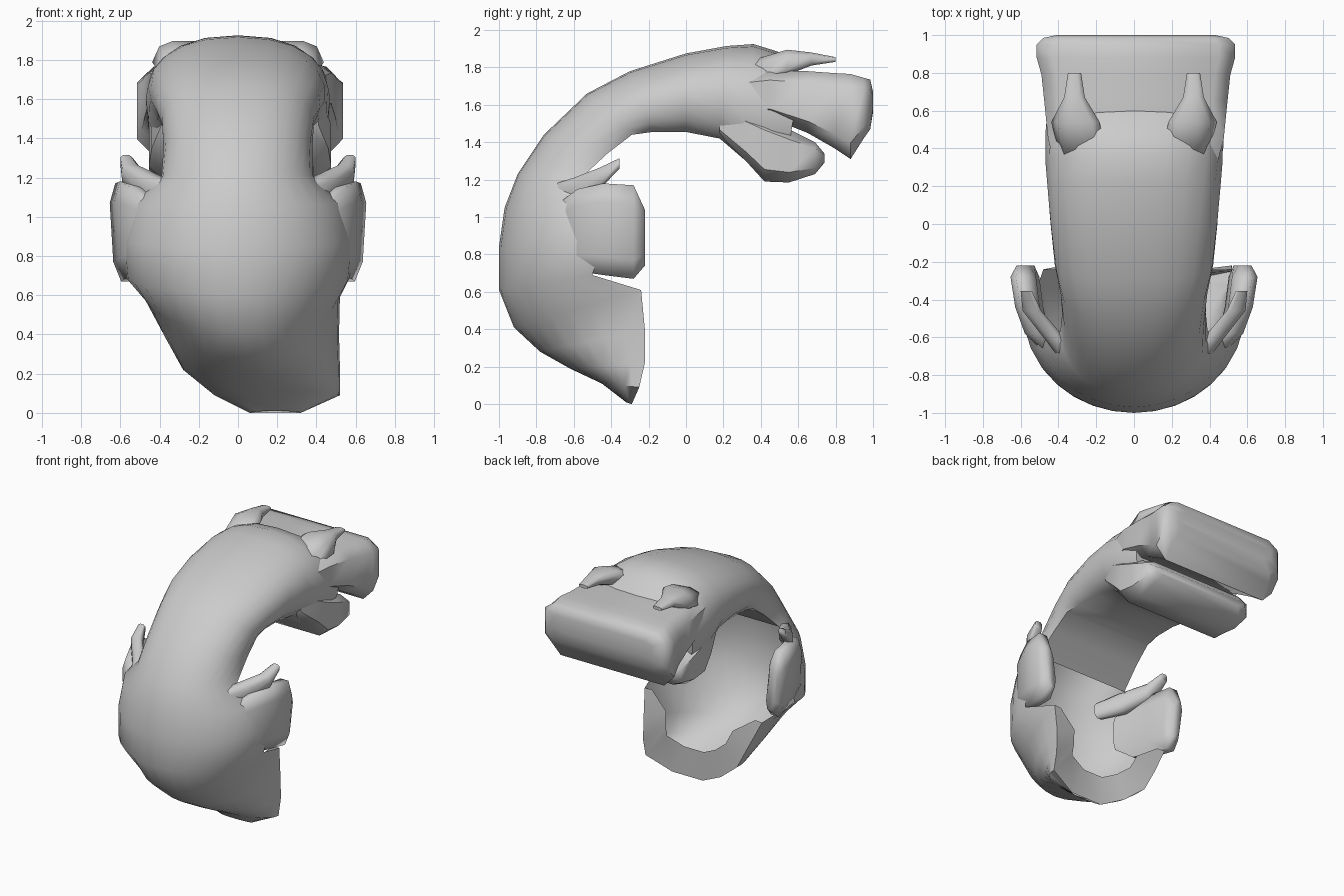
import bpy, bmesh, math
from mathutils import Vector

if "Cube" in bpy.data.objects:
    bpy.data.objects.remove(bpy.data.objects["Cube"])


def finish(name, bm, angle=50):
    bmesh.ops.recalc_face_normals(bm, faces=bm.faces)
    me = bpy.data.meshes.new(name)
    bm.to_mesh(me)
    bm.free()
    ob = bpy.data.objects.new(name, me)
    bpy.context.collection.objects.link(ob)
    bpy.ops.object.select_all(action='DESELECT')
    ob.select_set(True)
    bpy.context.view_layer.objects.active = ob
    bpy.ops.object.shade_smooth_by_angle(angle=math.radians(angle))
    return ob


def loft(name, rings, angle=75):
    """Closed rings joined along their length, capped at both ends."""
    bm = bmesh.new()
    vs = [[bm.verts.new(p) for p in r] for r in rings]
    n = len(vs[0])
    for a, b in zip(vs, vs[1:]):
        for i in range(n):
            j = (i + 1) % n
            bm.faces.new((a[i], a[j], b[j], b[i]))
    bm.faces.new(vs[0])
    bm.faces.new(vs[-1])
    return finish(name, bm, angle)


def spow(v, k):
    return math.copysign(abs(v) ** k, v)


SEG = 16


def section(P, Q, w, xc=0, A=90, f=0.0, k=1.0):
    """U-shaped section from edge Q round the outer point P; A > 90 curls it under."""
    P, Q = Vector(P), Vector(Q)
    C = Q + (P - Q) * f
    A = math.radians(A)
    pts = []
    for i in range(SEG + 1):
        a = -A + 2 * A * i / SEG
        c = math.cos(a)
        if c >= 0:
            p = C + (P - C) * spow(c, k)
        else:
            p = C + (Q - C) * (c / math.cos(A))
        pts.append((xc + w * spow(math.sin(a), k), p.x, p.y))
    return pts


# Main curved shell: open bowl first, then the closed arm
bowl = [
    dict(P=(-.32, .01), Q=(-.29, 0), w=.13, xc=.19),
    dict(P=(-.45, .11), Q=(-.25, .09), w=.32, xc=.20),
    dict(P=(-.62, .19), Q=(-.22, .22), w=.40, xc=.12),
    dict(P=(-.78, .28), Q=(-.22, .40), w=.445, xc=.07),
    dict(P=(-.92, .41), Q=(-.24, .61), w=.50, xc=.02),
    dict(P=(-1.0, .61), Q=(-.50, .69), w=.57),
    dict(P=(-1.0, .84), Q=(-.45, .88), w=.59),
    dict(P=(-.97, 1.05), Q=(-.48, 1.08), w=.54),
]
arm = [
    dict(P=(-.90, 1.23), Q=(-.57, 1.20), w=.39, k=.95),
    dict(P=(-.76, 1.44), Q=(-.42, 1.34), w=.38, A=100, f=.1, k=.9),
    dict(P=(-.53, 1.66), Q=(-.29, 1.44), w=.39, A=112, f=.22, k=.9),
    dict(P=(-.30, 1.78), Q=(-.18, 1.455), w=.42, A=125, f=.35, k=.9),
    dict(P=(0, 1.875), Q=(0, 1.455), w=.445, A=130, f=.4, k=.9),
    dict(P=(.22, 1.915), Q=(.18, 1.42), w=.46, A=135, f=.42, k=.87),
    dict(P=(.36, 1.925), Q=(.32, 1.30), w=.47, A=140, f=.45, k=.85),
    dict(P=(.49, 1.885), Q=(.46, 1.24), w=.47, A=140, f=.5, k=.8),
    dict(P=(.61, 1.77), Q=(.54, 1.30), w=.46, A=140, f=.5, k=.7),
]
bm = bmesh.new()
vs = [[bm.verts.new(p) for p in section(**s)] for s in bowl + arm]
for n, (a, b) in enumerate(zip(vs, vs[1:])):
    for i in range(SEG):
        bm.faces.new((a[i], a[i + 1], b[i + 1], b[i]))
    if n >= len(bowl):
        bm.faces.new((a[SEG], a[0], b[0], b[SEG]))
bm.faces.new(vs[-1])
# Thick lip turned inwards round the bottom of the bowl
rim = [r[0] for r in vs[4::-1]] + [r[SEG] for r in vs[:5]]
hub = Vector((.03, -.28, .62))
inner = [bm.verts.new(v.co.lerp(hub, .36)) for v in rim]
inner[0].co = rim[0].co.lerp(hub, .12)
inner[-1].co = rim[-1].co.lerp(hub, .12)
for i in range(len(rim) - 1):
    bm.faces.new((rim[i], rim[i + 1], inner[i + 1], inner[i]))
finish("curved_shell", bm)


def chamfer_ring(y, x0, x1, z0, z1, lean=0, u=.5, v=.6):
    """Eight-sided ring across y; lean moves the top outwards."""
    cx, cz, hx, hz = (x0 + x1) / 2, (z0 + z1) / 2, (x1 - x0) / 2, (z1 - z0) / 2
    h = [(1, v), (u, 1), (-u, 1), (-1, v), (-1, -v), (-u, -1), (u, -1), (1, -v)]
    return [(cx + a * hx + lean * b, y, cz + b * hz) for a, b in h]


def end_block(name, rows):
    rings = [chamfer_ring(y, .01 - w, .01 + w, z0, z1, 0, .84, .62)
             for y, w, z0, z1 in rows]
    loft(name, rings, 50)


# Two wide rounded blocks growing out of the end of the arm
end_block("upper_end_block", [
    (.28, .42, 1.52, 1.76), (.45, .465, 1.53, 1.78), (.65, .485, 1.45, 1.78),
    (.79, .50, 1.37, 1.77), (.88, .525, 1.31, 1.765), (.95, .525, 1.42, 1.745),
    (.985, .49, 1.47, 1.735), (1.0, .42, 1.56, 1.67)])
end_block("lower_end_block", [
    (.18, .40, 1.44, 1.58), (.32, .45, 1.30, 1.56), (.42, .465, 1.19, 1.53),
    (.55, .465, 1.185, 1.47), (.69, .455, 1.23, 1.40), (.74, .40, 1.29, 1.34)])


def paired(name, rings):
    for side, label in ((-1, "left"), (1, "right")):
        loft(f"{name}_{label}", [[(side * x, y, z) for x, y, z in r] for r in rings])


# Side pads of the bowl
paired("side_pad", [
    chamfer_ring(-.70, .40, .46, .80, 1.06),
    chamfer_ring(-.58, .45, .575, .71, 1.15, .005),
    chamfer_ring(-.44, .49, .62, .69, 1.18, .015),
    chamfer_ring(-.28, .51, .645, .67, 1.17, .015),
    chamfer_ring(-.22, .54, .61, .74, 1.04, .02),
])
# Small spikes above the pads
paired("side_spike", [
    chamfer_ring(-.76, .28, .36, 1.04, 1.16),
    chamfer_ring(-.60, .37, .48, 1.06, 1.21),
    chamfer_ring(-.46, .49, .59, 1.15, 1.265),
    chamfer_ring(-.355, .54, .60, 1.26, 1.315),
])
# Horns on top of the arm
paired("top_horn", [
    chamfer_ring(.36, .16, .38, 1.70, 1.84, -.02),
    chamfer_ring(.54, .20, .42, 1.76, 1.895, -.03),
    chamfer_ring(.67, .26, .37, 1.81, 1.88),
    chamfer_ring(.80, .28, .35, 1.83, 1.855),
])
